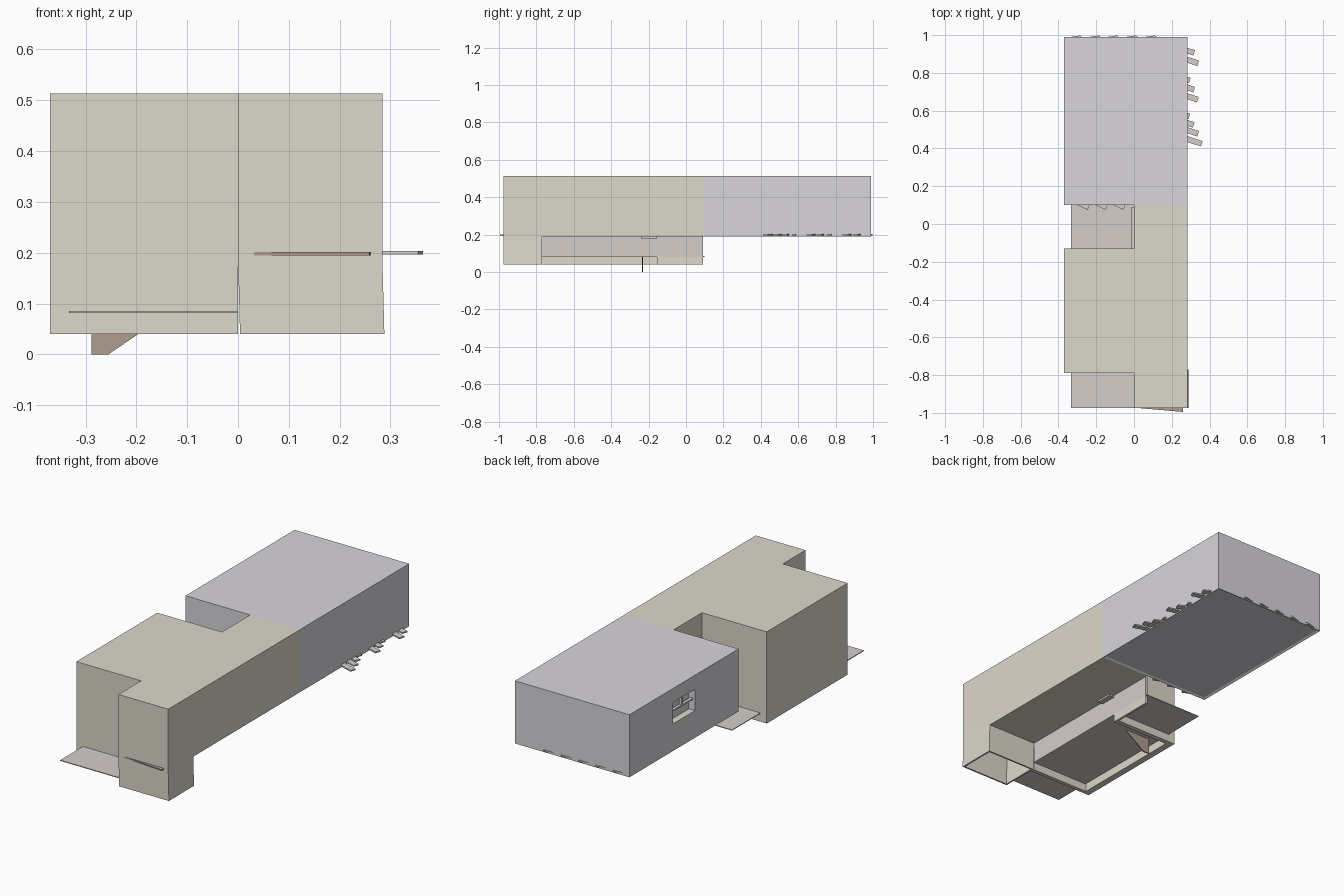
import bpy, bmesh, math
from mathutils import Vector, Matrix

if "Cube" in bpy.data.objects:
    bpy.data.objects.remove(bpy.data.objects["Cube"])

def mat(name, r, g, b):
    m = bpy.data.materials.new(name)
    m.diffuse_color = (r, g, b, 1)
    m.use_nodes = True
    m.node_tree.nodes["Principled BSDF"].inputs["Base Color"].default_value = m.diffuse_color
    return m

BEIGE = mat("beige_wall", 0.72, 0.69, 0.60)
LILAC = mat("lilac_wall", 0.69, 0.67, 0.71)
STONE = mat("pale_slab", 0.66, 0.62, 0.59)
BROWN = mat("brown_board", 0.42, 0.34, 0.28)

FACES = {"-z": (0, 2, 3, 1), "+z": (4, 5, 7, 6), "-y": (0, 1, 5, 4),
         "+y": (2, 6, 7, 3), "-x": (0, 4, 6, 2), "+x": (1, 3, 7, 5)}

def finish(name, bm, material):
    me = bpy.data.meshes.new(name)
    bm.to_mesh(me)
    bm.free()
    ob = bpy.data.objects.new(name, me)
    bpy.context.collection.objects.link(ob)
    me.materials.append(material)
    return ob

def box(name, x, y, z, material, skip=(), angle=0.0):
    """Box from ranges, optionally open on some sides or turned about z."""
    bm = bmesh.new()
    c = Vector((sum(x) / 2, sum(y) / 2, 0))
    rot = Matrix.Rotation(math.radians(angle), 3, "Z")
    vs = [bm.verts.new(rot @ (Vector((px, py, pz)) - c) + c)
          for pz in z for py in y for px in x]
    for key, idx in FACES.items():
        if key not in skip:
            bm.faces.new([vs[i] for i in idx])
    return finish(name, bm, material)

def prism(name, pts, y, material):
    """Outline in x and z, given thickness along y."""
    bm = bmesh.new()
    a = [bm.verts.new((px, y[0], pz)) for px, pz in pts]
    b = [bm.verts.new((px, y[1], pz)) for px, pz in pts]
    bm.faces.new(a)
    bm.faces.new(b[::-1])
    for i in range(len(a)):
        j = (i + 1) % len(a)
        bm.faces.new((a[j], a[i], b[i], b[j]))
    bmesh.ops.recalc_face_normals(bm, faces=bm.faces)
    return finish(name, bm, material)

TOP, MID, LOW, FLOOR = 0.513, 0.19, 0.04, 0.085

# Rear upper block, with a shallow recess under its floor
rear = box("rear_block", (-0.37, 0.284), (0.1, 0.99), (MID, TOP), LILAC)
bm = bmesh.new()
bm.from_mesh(rear.data)
under = [f for f in bm.faces if f.normal.z < -0.5]
bmesh.ops.inset_region(bm, faces=under, thickness=0.015)
bmesh.ops.translate(bm, verts=list(under[0].verts), vec=(0, 0, 0.006))
bm.to_mesh(rear.data)
bm.free()

# Window opening in the left wall, with glazing bars
WY, WZ = (0.456, 0.634), (0.315, 0.44)
cutter = box("window_cutter", (-0.42, -0.335), WY, WZ, LILAC)
cutter.hide_render = True
cutter.hide_set(True)
cut = rear.modifiers.new("window", "BOOLEAN")
cut.object = cutter
cut.solver = "EXACT"
box("window_sill", (-0.37, -0.335), WY, (WZ[0], WZ[0] + 0.015), BEIGE)
box("window_rail", (-0.36, -0.345), WY, (0.385, 0.393), LILAC)
box("window_mullion", (-0.36, -0.345), (0.541, 0.549), (0.393, WZ[1]), LILAC)

# Long right-hand body overhanging at mid height
box("long_body", (0, 0.284), (-0.975, 0.1), (MID, TOP), BEIGE, skip=("+y",))

# Front leg: thin open-bottomed walls leaning slightly to the right
leg = box("front_leg", (0, 0.284), (-0.975, -0.77), (LOW, MID), BEIGE, skip=("-z", "+z"))
for v in leg.data.vertices:
    if v.co.z < 0.1:
        v.co.x += 0.004
sol = leg.modifiers.new("thickness", "SOLIDIFY")
sol.thickness = 0.012
sol.offset = -1

# Left block and the skirt walls below its floor
box("left_block", (-0.37, 0), (-0.79, -0.13), (FLOOR, TOP), BEIGE, skip=("+x",))
box("skirt_left", (-0.37, -0.335), (-0.79, -0.13), (LOW, FLOOR), BEIGE, skip=("+z",))
for name, y in (("skirt_front", (-0.79, -0.77)), ("skirt_back", (-0.155, -0.13))):
    box(name, (-0.335, 0), y, (LOW, FLOOR), BEIGE, skip=("+z", "-x"))

# Ground floor slab, visible as terraces at both ends
box("floor_slab", (-0.333, 0), (-0.975, 0.1), (FLOOR - 0.004, FLOOR), STONE)

# Recessed wall under the overhang and its lower footing
box("recessed_wall", (-0.012, 0), (-0.77, 0.09), (FLOOR, MID), STONE)
box("wall_footing", (-0.012, 0), (-0.13, 0.09), (LOW, FLOOR), BEIGE)
box("door_canopy", (0, 0.03), (-0.24, -0.155), (0.18, 0.189), STONE)

# Sloping stair side panel under the left block
prism("stair_panel", [(-0.288, 0), (-0.255, 0), (-0.13, FLOOR), (-0.288, FLOOR)],
      (-0.235, -0.229), BROWN)

# Slanted boards stepping out of the right wall: (y centre, outer x)
groups = [[(0.57, 0.294), (0.528, 0.318), (0.485, 0.342), (0.435, 0.362)],
          [(0.76, 0.296), (0.715, 0.32), (0.665, 0.34)],
          [(0.91, 0.32), (0.858, 0.342)]]
for g, boards in enumerate(groups):
    for i, (y, x) in enumerate(boards):
        box(f"side_board_{g}_{i}", (0.25, x), (y - 0.008, y + 0.022),
            (0.196, 0.203), STONE, angle=-18)

# Board corners poking through the rear block's front and back walls
def corner(name, x, y, tip):
    bm = bmesh.new()
    pts = [(x - 0.055, y), (x + 0.01, y), (x, y + tip)]
    lo = [bm.verts.new((*p, 0.196)) for p in pts]
    hi = [bm.verts.new((*p, 0.203)) for p in pts]
    bm.faces.new(lo)
    bm.faces.new(hi)
    for i in range(3):
        j = (i + 1) % 3
        bm.faces.new((lo[i], lo[j], hi[j], hi[i]))
    bmesh.ops.recalc_face_normals(bm, faces=bm.faces)
    finish(name, bm, STONE)

for i, x in enumerate((-0.245, -0.15, -0.055)):
    corner(f"front_board_tip_{i}", x, 0.1, -0.025)
for i, x in enumerate((-0.285, -0.185, -0.09, 0.01, 0.11)):
    corner(f"back_board_tip_{i}", x, 0.99, 0.008)

# Slim slanted board across the front
box("front_board", (0.01, 0.26), (-0.984, -0.964), (0.195, 0.201), BROWN, angle=-5)
